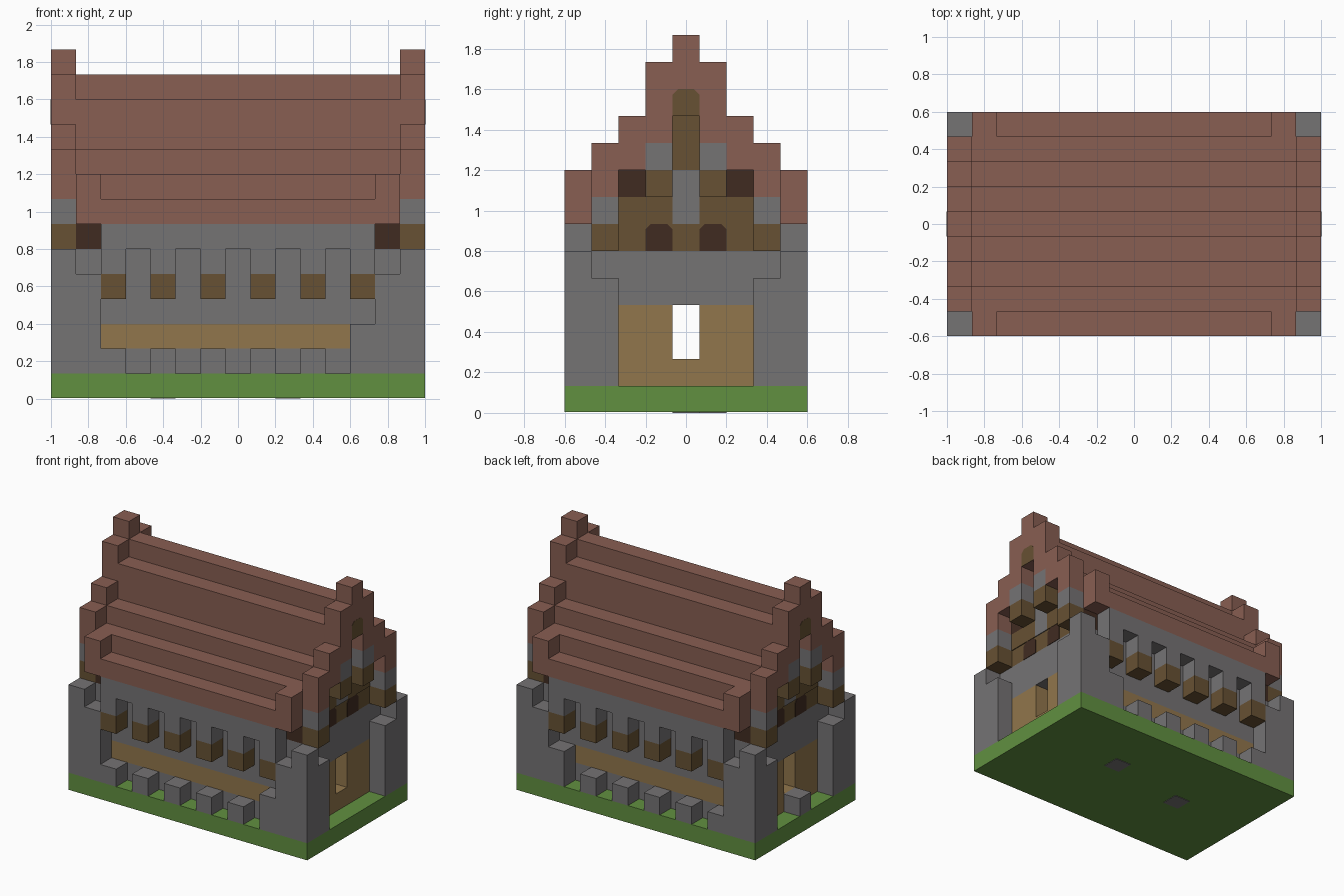
import bpy
import bmesh
from mathutils import Matrix, Vector

if "Cube" in bpy.data.objects:
    bpy.data.objects.remove(bpy.data.objects["Cube"], do_unlink=True)

# Block grid: 15 x 9 cells in plan, counted from the left front corner
U = 2 / 15
NX, NY = 15, 9


def material(name, hexcode):
    rgb = [int(hexcode[n:n + 2], 16) / 255 for n in (0, 2, 4)]
    lin = [c / 12.92 if c < 0.04 else ((c + 0.055) / 1.055) ** 2.4 for c in rgb]
    m = bpy.data.materials.new(name)
    m.use_nodes = True
    m.diffuse_color = (*lin, 1)
    m.node_tree.nodes["Principled BSDF"].inputs["Base Color"].default_value = (*lin, 1)
    return m


BRICK = material("red_brick", "885E52")
STONE = material("grey_stone", "757374")
WOOD = material("brown_wood", "675133")
DARK = material("dark_wood", "402B21")
TAN = material("tan_planks", "91764C")
GRASS = material("grass_green", "619040")


def finish(bm, name, mat):
    bmesh.ops.recalc_face_normals(bm, faces=bm.faces)
    me = bpy.data.meshes.new(name)
    bm.to_mesh(me)
    bm.free()
    me.materials.append(mat)
    ob = bpy.data.objects.new(name, me)
    bpy.context.collection.objects.link(ob)
    return ob


def blocks(name, mat, *boxes, mx=False, my=False):
    """Boxes given as (x range, y range, z range) in cells, optionally mirrored."""
    bm = bmesh.new()
    for xr, yr, zr in boxes:
        spans = set()
        for x in [xr, (NX - xr[1], NX - xr[0])] if mx else [xr]:
            for y in [yr, (NY - yr[1], NY - yr[0])] if my else [yr]:
                spans.add((x, y, zr))
        for span in sorted(spans):
            size = Vector([b - a for a, b in span]) * U
            mid = [(a + b) / 2 for a, b in span]
            pos = Vector((mid[0] - NX / 2, mid[1] - NY / 2, mid[2])) * U
            bmesh.ops.create_cube(bm, size=1, matrix=Matrix.Translation(pos) @ Matrix.Diagonal((*size, 1)))
    return finish(bm, name, mat)


def arches(name, mat, x, cells, z):
    """Thin plates with clipped top corners on both end faces."""
    bm = bmesh.new()
    c = 0.2
    profile = [(0, 0), (1, 0), (1, 1 - c), (1 - c, 1), (c, 1), (0, 1 - c)]
    for side in (1, -1):
        for j in cells:
            vs = [bm.verts.new((side * (x - NX / 2) * U, (j + p - NY / 2) * U, (z + q) * U)) for p, q in profile]
            face = bm.faces.new(vs)
            out = bmesh.ops.extrude_face_region(bm, geom=[face])["geom"]
            moved = [v for v in out if isinstance(v, bmesh.types.BMVert)]
            bmesh.ops.translate(bm, verts=moved, vec=(side * 0.004, 0, 0))
    return finish(bm, name, mat)


# Ground slab with two stone slabs underneath
blocks("ground", GRASS, ((0, 15), (0, 9), (0.03, 1)))
blocks("ground_stones", STONE, ((4, 5), (4, 5), (0, 0.03)), ((9, 10), (5, 6), (0, 0.03)))

# Corner buttresses
blocks("corner_buttresses", STONE, ((0, 1), (0, 1), (1, 6)), ((1, 2), (0, 1), (1, 5)),
       ((0, 1), (1, 2), (1, 5)), mx=True, my=True)

# Long walls
blocks("long_wall_foot", STONE, ((1, 14), (1, 2), (1, 2)), my=True)
blocks("long_wall_planks", TAN, ((2, 13), (1, 2), (2, 3)), my=True)
blocks("long_wall_upper", STONE, ((2, 13), (1, 2), (3, 7)), my=True)
blocks("wall_posts", STONE, *[((i, i + 1), (0, 1), (1, 2)) for i in range(2, 12, 2)],
       ((12, 13), (0, 1), (1, 3)), my=True)

# Overhanging upper storey on wooden brackets
brackets = range(2, 13, 2)
blocks("overhang_brackets", WOOD, *[((i, i + 1), (0, 1), (4, 5)) for i in brackets], my=True)
blocks("overhang_piers", STONE, *[((i, i + 1), (0, 1), (5, 6)) for i in brackets], my=True)
blocks("overhang_wall", STONE, ((2, 13), (0, 1), (6, 7)), my=True)

# End walls with a through opening
blocks("end_wall_planks", TAN, ((1, 2), (2, 4), (1, 4)), mx=True, my=True)
blocks("end_wall_sill", TAN, ((1, 2), (4, 5), (1, 2)), mx=True)
blocks("end_wall_upper", STONE, ((1, 2), (1, 8), (4, 6)), mx=True)
blocks("end_wall_corners", STONE, ((1, 2), (1, 2), (2, 4)), mx=True, my=True)
blocks("end_step", STONE, ((0, 1), (4, 5), (1, 2)))
blocks("end_wall_beam", WOOD, ((1, 2), (2, 7), (6, 7)), mx=True)
blocks("corner_shutters", DARK, ((1, 2), (1, 2), (6, 7)), mx=True, my=True)
arches("loft_doors", DARK, 14, (3, 5), 6)

# Stepped roof
blocks("roof", BRICK, ((1, 14), (1, 8), (7, 9)), ((1, 14), (2, 7), (9, 10)),
       ((1, 14), (3, 6), (10, 12)), ((1, 14), (4, 5), (12, 13)))
blocks("eaves", BRICK, ((1, 14), (0, 1), (7, 8)), my=True)
blocks("eave_ends", BRICK, ((1, 2), (0, 1), (8, 9)), mx=True, my=True)

# Recessed gable panels
P = (0.95, 1)
blocks("gable_panels_wood", WOOD, (P, (2, 4), (7, 8)), (P, (3, 4), (8, 9)),
       (P, (4, 5), (9, 11)), mx=True, my=True)
blocks("gable_panels_stone", STONE, (P, (4, 5), (7, 9)), mx=True)
blocks("gable_windows", DARK, (P, (2, 3), (8, 9)), mx=True, my=True)

# Projecting stepped gable parapet
blocks("gable_corbels_wood", WOOD, ((0, 1), (1, 2), (6, 7)), ((0, 1), (3, 4), (8, 9)), mx=True, my=True)
blocks("gable_corbels_stone", STONE, ((0, 1), (1, 2), (7, 8)), ((0, 1), (3, 4), (9, 10)), mx=True, my=True)
blocks("gable_parapet", BRICK, ((0, 1), (1, 2), (8, 10)), ((0, 1), (2, 3), (9, 11)),
       ((0, 1), (3, 4), (10, 13)), ((0, 1), (4, 5), (11, 14)), mx=True, my=True)
arches("gable_arch", WOOD, 14.98, (4,), 11)
